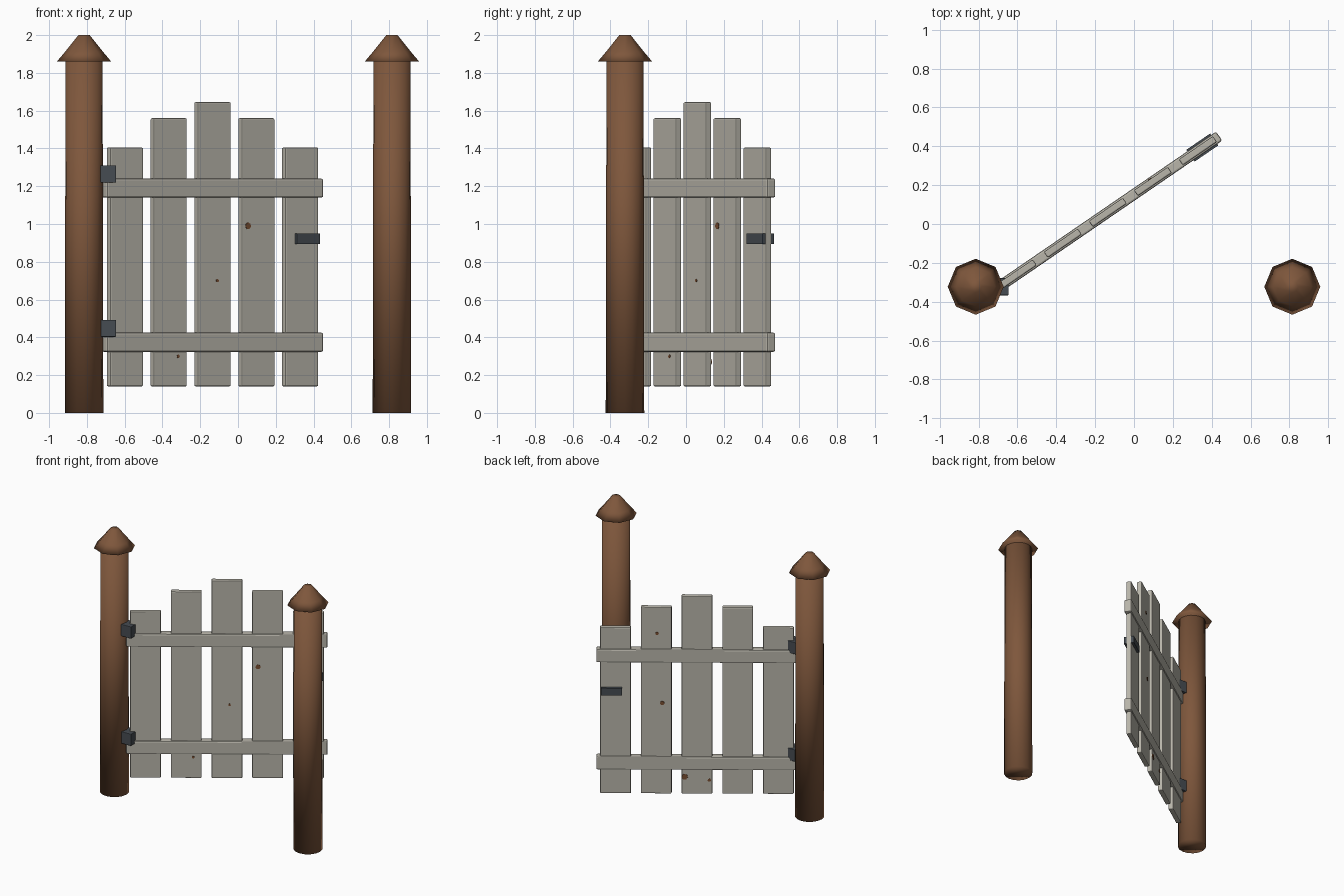
import bpy, bmesh, math
from mathutils import Matrix, Vector

cube = bpy.data.objects.get("Cube")
if cube:
    bpy.data.objects.remove(cube, do_unlink=True)


def material(name, rgb):
    m = bpy.data.materials.new(name)
    m.use_nodes = True
    m.diffuse_color = (*rgb, 1)
    node = next(n for n in m.node_tree.nodes if n.type == 'BSDF_PRINCIPLED')
    node.inputs["Base Color"].default_value = (*rgb, 1)
    node.inputs["Roughness"].default_value = 0.8
    return m


brown = material("brown_wood", (0.21, 0.095, 0.045))
grey = material("weathered_grey_wood", (0.48, 0.46, 0.40))
iron = material("dark_iron", (0.061, 0.072, 0.084))
knot = material("knot_brown", (0.19, 0.075, 0.03))


def add_object(name, bm, mat, matrix=Matrix(), smooth=False):
    mesh = bpy.data.meshes.new(name)
    bmesh.ops.recalc_face_normals(bm, faces=bm.faces[:])
    for f in bm.faces:
        f.smooth = smooth
    bm.to_mesh(mesh)
    bm.free()
    mesh.materials.append(mat)
    ob = bpy.data.objects.new(name, mesh)
    ob.matrix_world = matrix
    bpy.context.collection.objects.link(ob)
    return ob


def box(name, center, size, mat, matrix=Matrix(), bevel=0.0):
    bm = bmesh.new()
    bmesh.ops.create_cube(bm, size=1)
    bmesh.ops.scale(bm, vec=size, verts=bm.verts)
    ob = add_object(name, bm, mat, matrix @ Matrix.Translation(center))
    if bevel:
        mod = ob.modifiers.new("Bevel", 'BEVEL')
        mod.width = bevel
        mod.segments = 2
    return ob


def turned(name, profile, sides, mat, position):
    """Closed solid of stacked rings, given as (radius, height)."""
    bm = bmesh.new()
    rings = [[bm.verts.new((r * math.cos(math.tau * i / sides),
                            r * math.sin(math.tau * i / sides), z))
              for i in range(sides)] for r, z in profile]
    for low, high in zip(rings, rings[1:]):
        for i in range(sides):
            j = (i + 1) % sides
            bm.faces.new((low[i], low[j], high[j], high[i]))
    bm.faces.new(rings[0])
    bm.faces.new(rings[-1])
    return add_object(name, bm, mat, Matrix.Translation(position), smooth=True)


# Posts with pointed caps
for side, x in (("right", -0.815), ("left", 0.815)):
    spot = Vector((x, -0.323, 0))
    turned(side + "_post", [(0.102, 0), (0.098, 1.88)], 16, brown, spot)
    turned(side + "_post_cap", [(0.144, 1.86), (0.1, 1.912), (0.03, 2.0)], 8, brown, spot)

# Open gate leaf: local x runs from hinge to latch, local -y is its front
gate = Matrix.Translation((-0.135, 0.06, 0)) @ Matrix.Rotation(math.radians(34.4), 4, 'Z')
SPACING, BOTTOM = 0.281, 0.14
for i, top in enumerate((1.405, 1.56, 1.645, 1.56, 1.405)):
    box(f"plank_{i + 1}", ((i - 2) * SPACING, 0, (top + BOTTOM) / 2),
        (0.213, 0.037, top - BOTTOM), grey, gate, 0.007)
for name, z in (("lower_rail", 0.374), ("upper_rail", 1.19)):
    box(name, (0, 0, z), (1.39, 0.056, 0.102), grey, gate, 0.01)

# Latch and hinges
box("latch", (0.59, 0, 0.922), (0.148, 0.074, 0.055), iron, gate)
for name, z in (("lower_hinge", 0.448), ("upper_hinge", 1.265)):
    box(name, (-0.69, -0.323, z), (0.088, 0.088, 0.09), iron, bevel=0.003)

# Small knots: (face, along, height, radius), face -1 is front
knots = ((-1, 0.215, 0.99, 0.018), (-1, 0.018, 0.70, 0.009), (-1, -0.233, 0.30, 0.009),
         (1, 0.275, 1.36, 0.012), (1, 0.24, 0.83, 0.016),
         (1, 0.085, 0.27, 0.022), (1, -0.085, 0.245, 0.012))
for n, (face, along, z, r) in enumerate(knots):
    bm = bmesh.new()
    bmesh.ops.create_cone(bm, cap_ends=True, segments=7, radius1=r, radius2=r, depth=0.006)
    place = gate @ Matrix.Translation((along, face * 0.0185, z)) @ Matrix.Rotation(math.pi / 2, 4, 'X')
    add_object(f"knot_{n + 1}", bm, knot, place)
